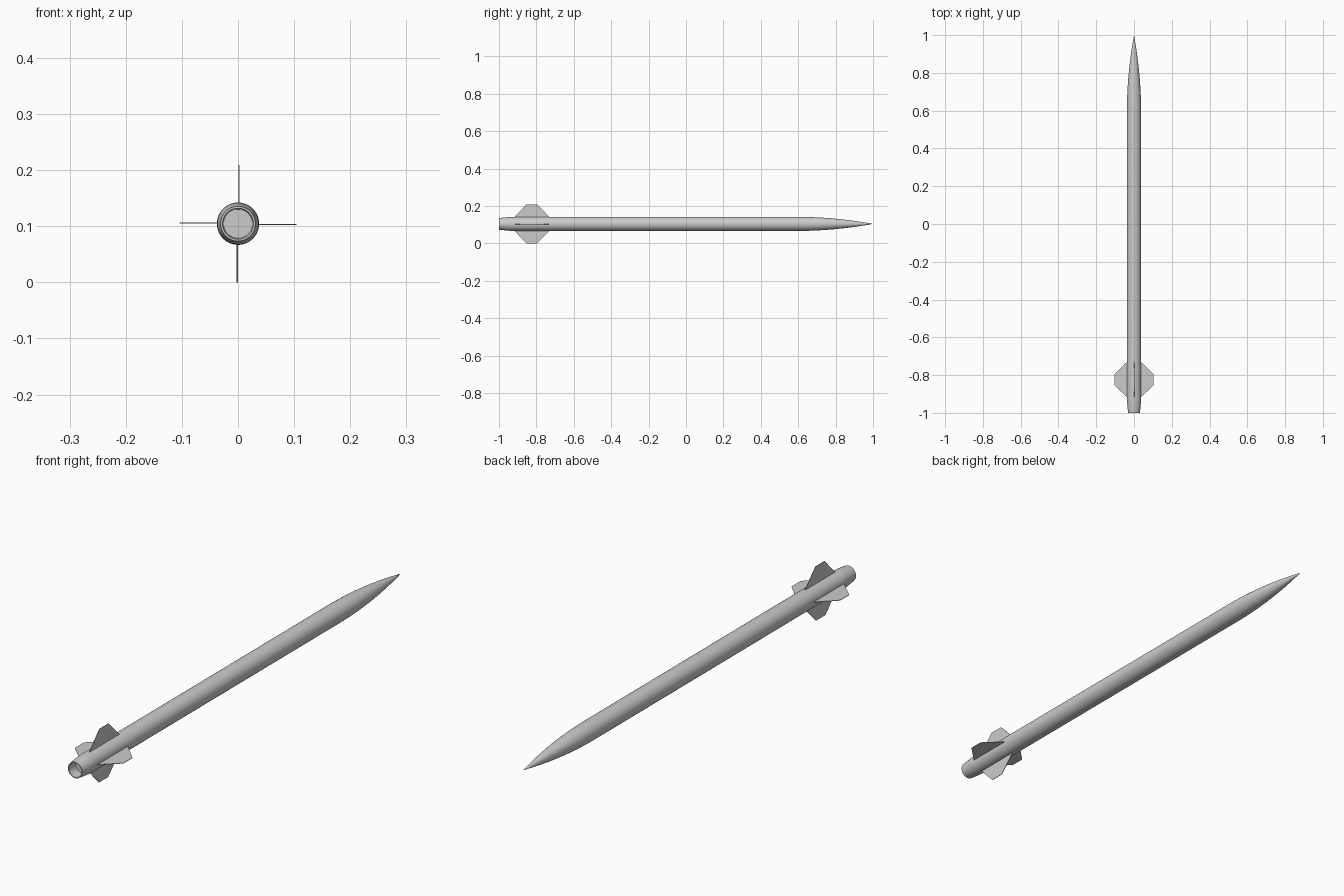
import bpy, bmesh, math
from mathutils import Matrix

if "Cube" in bpy.data.objects:
    bpy.data.objects.remove(bpy.data.objects["Cube"])

ZC = 0.1045   # height of the body axis
R = 0.0377    # body radius
SIDES = 48


def finish(name, bm):
    bmesh.ops.recalc_face_normals(bm, faces=bm.faces[:])
    mesh = bpy.data.meshes.new(name)
    bm.to_mesh(mesh)
    bm.free()
    obj = bpy.data.objects.new(name, mesh)
    obj.location.z = ZC
    bpy.context.collection.objects.link(obj)
    return obj


def lathe(name, profile):
    """Spin (radius, y) points around the y axis."""
    bm = bmesh.new()
    verts = [bm.verts.new((r, y, 0)) for r, y in profile]
    edges = [bm.edges.new(pair) for pair in zip(verts, verts[1:])]
    bmesh.ops.spin(bm, geom=verts + edges, cent=(0, 0, 0), axis=(0, 1, 0),
                   angle=math.tau, steps=SIDES)
    bmesh.ops.remove_doubles(bm, verts=bm.verts[:], dist=1e-5)
    obj = finish(name, bm)
    bpy.ops.object.select_all(action='DESELECT')
    obj.select_set(True)
    bpy.context.view_layer.objects.active = obj
    bpy.ops.object.shade_smooth_by_angle(angle=math.radians(30))
    return obj


# Body: recessed nozzle, rear rim, boat tail, tube and pointed curved nose
profile = [(0, -0.96), (0.0258, -0.96), (0.0275, -1.0), (0.031, -1.0),
           (0.0345, -0.968), (0.0368, -0.945), (R, -0.925)]
nose_start, nose_len, steps = 0.59, 0.41, 12
for i in range(steps + 1):
    t = i / steps
    profile.append((R * (1 - t * t), nose_start + nose_len * t))
lathe("missile_body", profile)

# Fins: four thin trapezoid plates, each set slightly off the axis
outline = [(-0.915, 0.034), (-0.915, 0.039), (-0.853, ZC),
           (-0.797, ZC), (-0.732, 0.039), (-0.732, 0.034)]
half, offset = 0.001, 0.0014
for i, side in enumerate(("top", "right", "bottom", "left")):
    bm = bmesh.new()
    face = bm.faces.new([bm.verts.new((offset - half, y, z)) for y, z in outline])
    ext = bmesh.ops.extrude_face_region(bm, geom=[face], use_keep_orig=True)
    moved = [g for g in ext["geom"] if isinstance(g, bmesh.types.BMVert)]
    bmesh.ops.translate(bm, verts=moved, vec=(2 * half, 0, 0))
    bm.transform(Matrix.Rotation(i * math.pi / 2, 4, 'Y'))
    finish(side + "_fin", bm)
